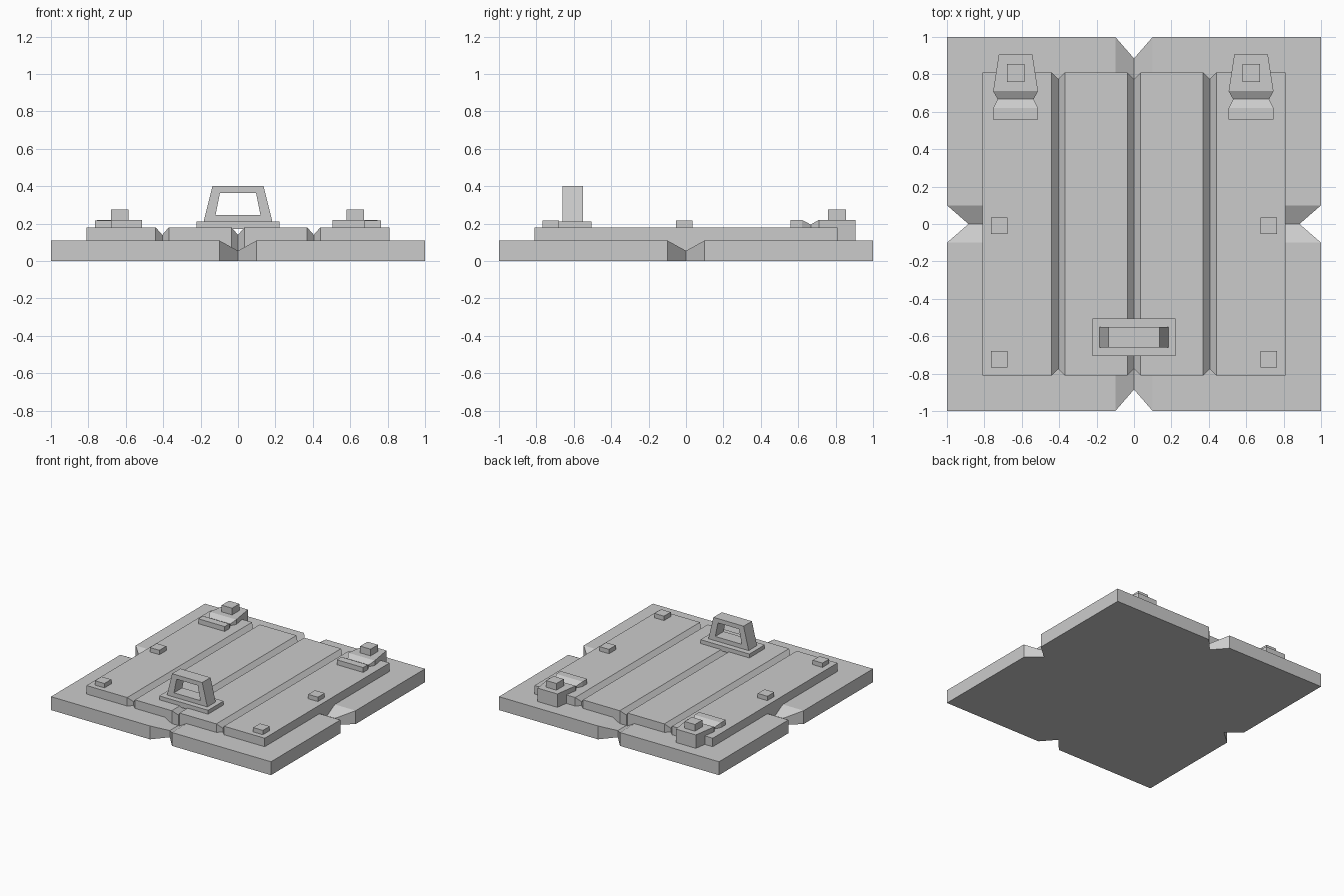
import bpy, bmesh

if "Cube" in bpy.data.objects:
    bpy.data.objects.remove(bpy.data.objects["Cube"])


def finish(bm, name):
    bmesh.ops.recalc_face_normals(bm, faces=bm.faces)
    me = bpy.data.meshes.new(name)
    bm.to_mesh(me)
    bm.free()
    ob = bpy.data.objects.new(name, me)
    bpy.context.collection.objects.link(ob)
    return ob


def grid_block(name, rows, z0):
    """Solid whose top is a grid of points and whose flat base is at z0."""
    bm = bmesh.new()
    top = [[bm.verts.new(p) for p in r] for r in rows]
    bot = [[bm.verts.new((p[0], p[1], z0)) for p in r] for r in rows]
    n, m = len(rows), len(rows[0])
    for g in (top, bot):
        for i in range(n - 1):
            for j in range(m - 1):
                bm.faces.new((g[i][j], g[i + 1][j], g[i + 1][j + 1], g[i][j + 1]))
    rim = ([(i, 0) for i in range(n)] + [(n - 1, j) for j in range(1, m)]
           + [(i, m - 1) for i in range(n - 2, -1, -1)] + [(0, j) for j in range(m - 2, 0, -1)])
    for (a, b), (c, d) in zip(rim, rim[1:] + rim[:1]):
        bm.faces.new((top[a][b], top[c][d], bot[c][d], bot[a][b]))
    return finish(bm, name)


def box(name, x0, x1, y0, y1, z0, z1):
    return grid_block(name, [[(x, y, z1) for y in (y0, y1)] for x in (x0, x1)], z0)


# Base slab with a cross-shaped V groove, notched at the edge midpoints
cs = (-1, -0.1, 0, 0.1, 1)
rows = []
for x in cs:
    row = []
    for y in cs:
        px = x * 0.885 if y == 0 and abs(x) == 1 else x
        py = y * 0.885 if x == 0 and abs(y) == 1 else y
        row.append((px, py, 0.055 if 0 in (x, y) else 0.11))
    rows.append(row)
grid_block("base_slab", rows, 0)

# Plank panel with three V grooves, notched at both ends
rows = [[(-0.81, s * 0.81, 0.18) for s in (-1, 1)]]
for c in (-0.405, 0, 0.405):
    for dx, ye, z in ((-0.035, 0.81, 0.18), (0, 0.775, 0.14), (0.035, 0.81, 0.18)):
        rows.append([(c + dx, s * ye, z) for s in (-1, 1)])
rows.append([(0.81, s * 0.81, 0.18) for s in (-1, 1)])
grid_block("plank_panel", rows, 0.05)

# Handle plate and trapezoid ring handle
box("handle_plate", -0.222, 0.222, -0.705, -0.505, 0.17, 0.212)
outer = [(-0.185, 0.205), (0.185, 0.205), (0.137, 0.4), (-0.137, 0.4)]
inner = [(-0.12, 0.247), (0.12, 0.247), (0.096, 0.365), (-0.096, 0.365)]
bm = bmesh.new()
loops = [[bm.verts.new((x, y, z)) for x, z in prof]
         for prof, y in ((outer, -0.66), (outer, -0.552), (inner, -0.552), (inner, -0.66))]
for a, b in zip(loops, loops[1:] + loops[:1]):
    for k in range(4):
        n = (k + 1) % 4
        bm.faces.new((a[k], a[n], b[n], b[k]))
finish(bm, "handle")

# Corner and side studs
for x in (-0.72, 0.72):
    for y in (-0.724, -0.01):
        box("stud", x - 0.044, x + 0.044, y - 0.044, y + 0.044, 0.17, 0.216)

# Hinges: waisted strap with tapered rear block, plus a raised pin
for cx in (-0.633, 0.626):
    secs = ((0.56, 0.12, 0.22), (0.62, 0.12, 0.22), (0.667, 0.096, 0.195),
            (0.71, 0.12, 0.22), (0.905, 0.09, 0.22))
    grid_block("hinge", [[(cx + s * w, y, z) for s in (-1, 1)] for y, w, z in secs], 0.1)
    box("hinge_pin", cx - 0.047, cx + 0.047, 0.76, 0.855, 0.2, 0.275)
